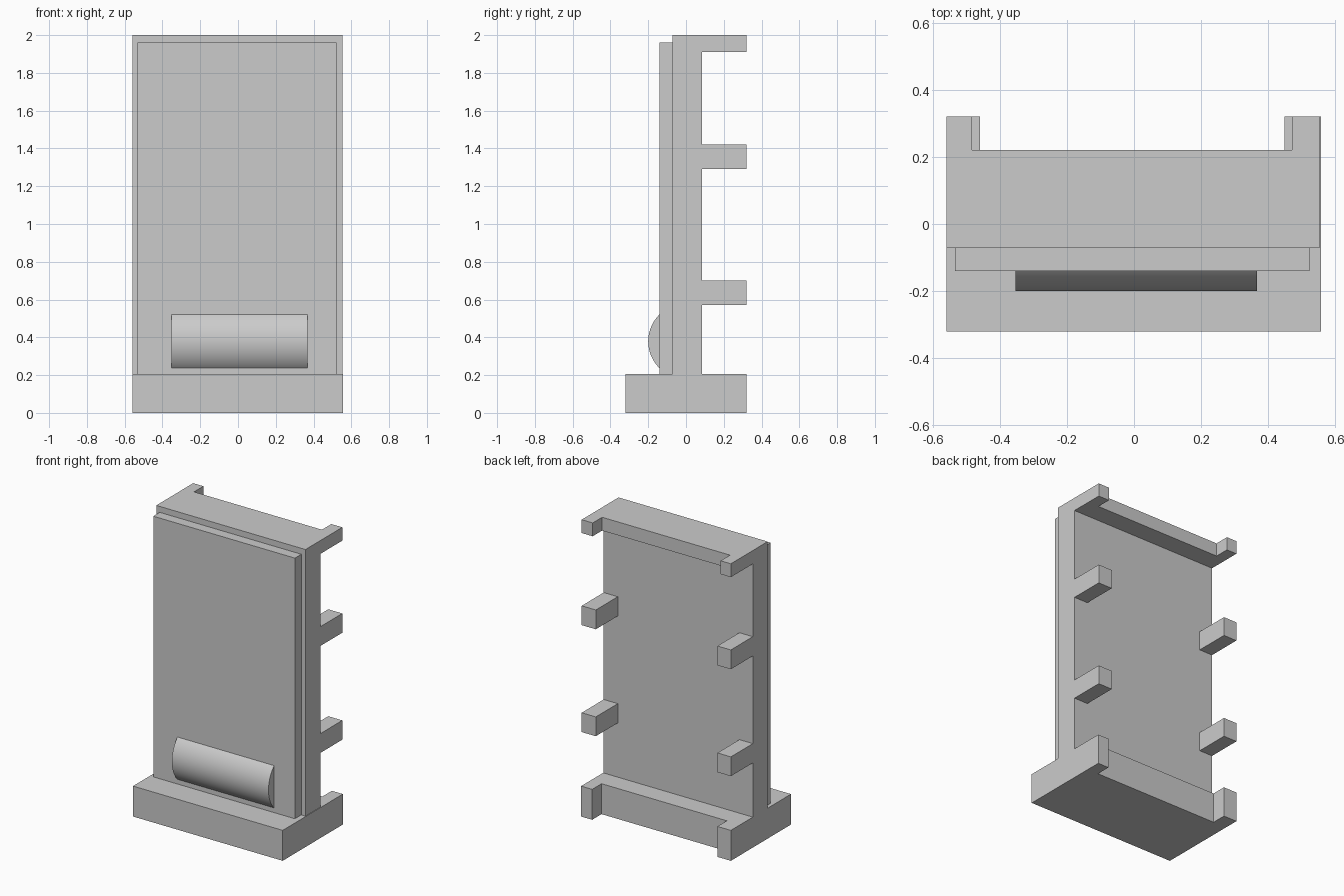
import bpy
import math

if "Cube" in bpy.data.objects:
    bpy.data.objects.remove(bpy.data.objects["Cube"])


def prism(name, profile, lo, hi, axis='z'):
    """Extrude a closed profile: (x, y) along z, or (y, z) along x."""
    def place(p, t):
        return (p[0], p[1], t) if axis == 'z' else (t, p[0], p[1])
    n = len(profile)
    verts = [place(p, lo) for p in profile] + [place(p, hi) for p in profile]
    faces = [tuple(reversed(range(n))), tuple(range(n, 2 * n))]
    faces += [(i, (i + 1) % n, n + (i + 1) % n, n + i) for i in range(n)]
    mesh = bpy.data.meshes.new(name)
    mesh.from_pydata(verts, [], faces)
    obj = bpy.data.objects.new(name, mesh)
    bpy.context.collection.objects.link(obj)
    return obj


def box(name, x0, x1, y0, y1, z0, z1):
    return prism(name, [(x0, y0), (x1, y0), (x1, y1), (x0, y1)], z0, z1)


def pronged(x0, x1, front, inner_left, inner_right):
    """Plate outline with two prongs at the back corners."""
    return [(x0, front), (x1, front), (x1, BACK), (inner_right, BACK),
            (inner_right, NOTCH), (inner_left, NOTCH),
            (inner_left, BACK), (x0, BACK)]


LEFT, RIGHT = -0.558, 0.553
BACK, NOTCH = 0.32, 0.22

# Base and top cap, both notched at the back
prism("base", pronged(LEFT, 0.557, -0.32, -0.458, 0.475), 0, 0.205)
prism("top_cap", pronged(LEFT, RIGHT, -0.072, -0.482, 0.471), 1.91, 2.0)

# Upright board and the thinner panel on its front
box("back_board", LEFT, RIGHT, -0.072, 0.086, 0.205, 1.91)
box("front_panel", -0.533, 0.522, -0.14, -0.072, 0.205, 1.96)

# Rear pegs, two rows on each side
for row, (z0, z1) in enumerate([(0.57, 0.70), (1.29, 1.42)]):
    box(f"left_peg_{row + 1}", LEFT, -0.458, 0.086, BACK, z0, z1)
    box(f"right_peg_{row + 1}", 0.448, RIGHT, 0.086, BACK, z0, z1)

# Rounded bar on the front panel: a segment of a cylinder
radius, half = 0.199, math.asin(0.1425 / 0.199)
arc = [(-0.001 - radius * math.cos(a), 0.379 - radius * math.sin(a))
       for a in (-half + 2 * half * i / 24 for i in range(25))]
bar = prism("rounded_bar", arc, -0.353, 0.367, axis='x')
bpy.context.view_layer.objects.active = bar
bar.select_set(True)
bpy.ops.object.mode_set(mode='EDIT')
bpy.ops.mesh.select_all(action='SELECT')
bpy.ops.mesh.normals_make_consistent(inside=False)
bpy.ops.object.mode_set(mode='OBJECT')
bpy.ops.object.shade_smooth_by_angle(angle=math.radians(30))
